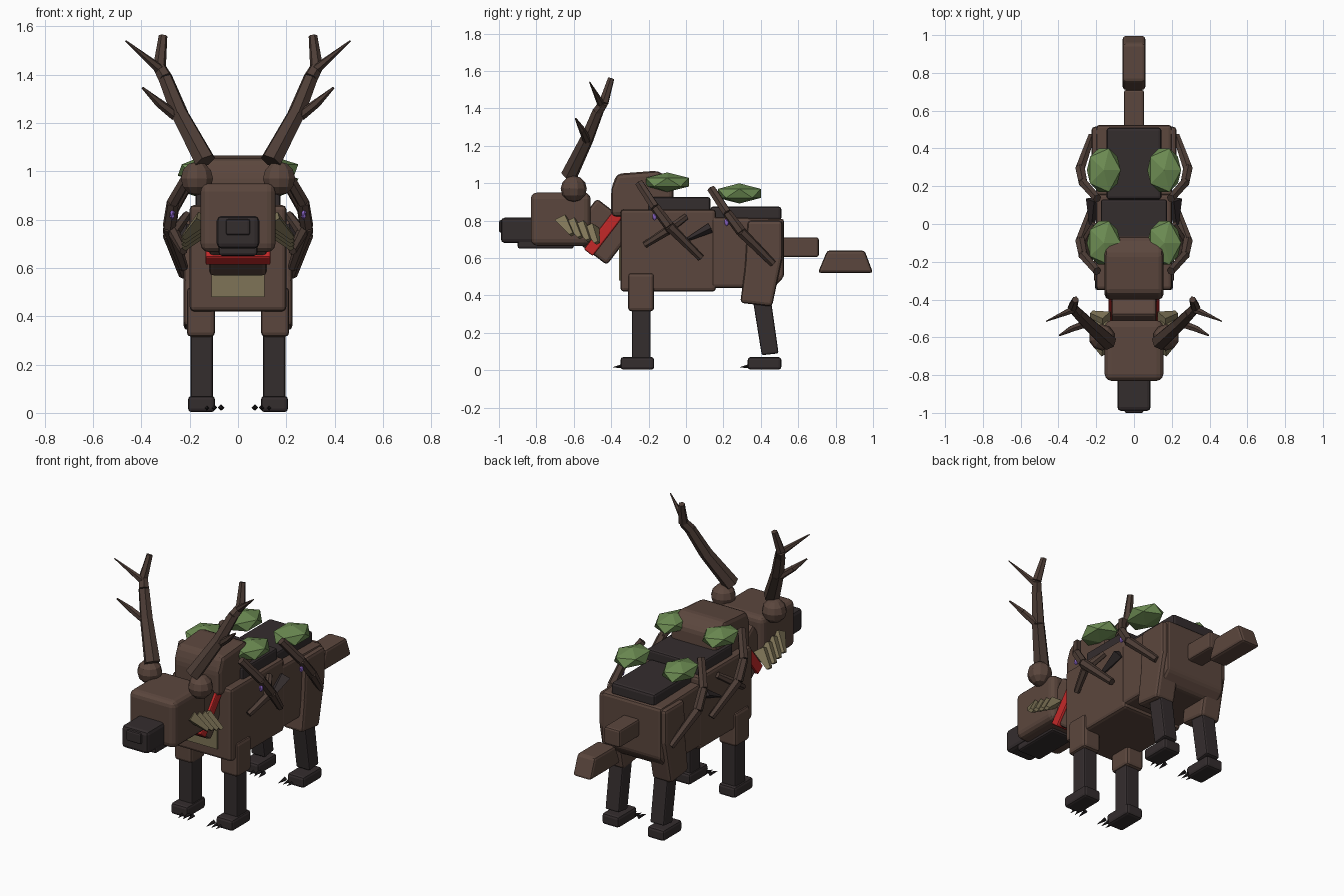
import bpy, bmesh
from mathutils import Vector, Matrix

if "Cube" in bpy.data.objects:
    bpy.data.objects.remove(bpy.data.objects["Cube"])


def material(name, rgb):
    m = bpy.data.materials.new(name)
    m.use_nodes = True
    m.diffuse_color = (*rgb, 1)
    m.node_tree.nodes["Principled BSDF"].inputs["Base Color"].default_value = (*rgb, 1)
    return m


BARK = material("bark brown", (0.105, 0.062, 0.047))
BRANCH = material("branch brown", (0.075, 0.047, 0.037))
DARK = material("charcoal", (0.034, 0.026, 0.027))
BLACK = material("claw black", (0.012, 0.010, 0.011))
GREEN = material("leaf green", (0.15, 0.26, 0.085))
KHAKI = material("dry moss", (0.21, 0.175, 0.095))
RED = material("collar red", (0.55, 0.022, 0.022))
PURPLE = material("purple gem", (0.24, 0.12, 0.55))


def finish(name, bm, mat):
    bmesh.ops.recalc_face_normals(bm, faces=bm.faces)
    me = bpy.data.meshes.new(name)
    bm.to_mesh(me)
    bm.free()
    me.materials.append(mat)
    ob = bpy.data.objects.new(name, me)
    bpy.context.collection.objects.link(ob)
    return ob


def prism(name, mat, outline, x0, x1, bevel=0.018, seg=2):
    """Side outline in (y, z), extruded across x, with rounded edges."""
    bm = bmesh.new()
    f = bm.faces.new([bm.verts.new((x0, y, z)) for y, z in outline])
    out = bmesh.ops.extrude_face_region(bm, geom=[f])["geom"]
    moved = [v for v in out if isinstance(v, bmesh.types.BMVert)]
    bmesh.ops.translate(bm, verts=moved, vec=(x1 - x0, 0, 0))
    bmesh.ops.recalc_face_normals(bm, faces=bm.faces)
    if bevel:
        bmesh.ops.bevel(bm, geom=bm.edges[:], offset=bevel, segments=seg,
                        profile=0.5, affect='EDGES', clamp_overlap=True)
    return finish(name, bm, mat)


def rect(y0, y1, z0, z1):
    return [(y0, z0), (y1, z0), (y1, z1), (y0, z1)]


def tilted(cy, cz, a, b):
    """Rectangle leaning along the neck, half sizes a (thick) and b (tall)."""
    u, v = Vector((0.79, -0.61)), Vector((0.61, 0.79))
    c = Vector((cy, cz))
    return [tuple(c + u * a * i + v * b * j) for i, j in ((-1, -1), (1, -1), (1, 1), (-1, 1))]


def add_rod(bm, p, q, r0, r1, sides=6, flat=1.0):
    p, q = Vector(p), Vector(q)
    d = q - p
    m = (Matrix.Translation((p + q) / 2) @ d.to_track_quat('Z', 'Y').to_matrix().to_4x4()
         @ Matrix.Diagonal((1, flat, 1, 1)))
    bmesh.ops.create_cone(bm, cap_ends=True, segments=sides, radius1=r0,
                          radius2=r1, depth=d.length, matrix=m)


def rods(name, mat, parts, side, sides=6, flat=1.0):
    """Tapered rods (start, end, radius, radius), mirrored by side."""
    bm = bmesh.new()
    for p, q, r0, r1 in parts:
        add_rod(bm, (p[0] * side, *p[1:]), (q[0] * side, *q[1:]), r0, r1, sides, flat)
    return finish(name, bm, mat)


def ball(name, mat, centre, scale, ico=False):
    bm = bmesh.new()
    m = Matrix.Translation(centre) @ Matrix.Diagonal((*scale, 1))
    if ico:
        bmesh.ops.create_icosphere(bm, subdivisions=1, radius=1, matrix=m)
    else:
        bmesh.ops.create_uvsphere(bm, u_segments=10, v_segments=6, radius=1, matrix=m)
    return finish(name, bm, mat)


# Body, shoulder hump and back plates
prism("chest", BARK, rect(-0.35, 0.16, 0.42, 0.86), -0.2, 0.2)
prism("hindquarters", BARK, [(0.13, 0.44), (0.47, 0.44), (0.525, 0.5), (0.525, 0.81), (0.13, 0.82)],
      -0.2, 0.2)
prism("shoulder_hump", BARK,
      [(-0.40, 0.82), (-0.06, 0.82), (-0.07, 1.01), (-0.15, 1.067), (-0.37, 1.05), (-0.40, 0.97)],
      -0.155, 0.155, 0.025)
prism("front_back_plate", DARK, rect(-0.2, 0.13, 0.84, 0.925), -0.175, 0.175, 0.012)
prism("rear_back_plate", DARK, rect(0.13, 0.51, 0.8, 0.875), -0.145, 0.145, 0.015)
prism("chest_moss", KHAKI, rect(-0.357, -0.345, 0.48, 0.68), -0.11, 0.11, 0)

# Neck, collar and head
prism("neck", BARK, tilted(-0.45, 0.74, 0.13, 0.125), -0.12, 0.12)
prism("collar", RED, tilted(-0.44, 0.735, 0.03, 0.135), -0.135, 0.135, 0.008)
prism("head", BARK, rect(-0.83, -0.51, 0.665, 0.95), -0.155, 0.155, 0.035, 3)
prism("muzzle", DARK, rect(-0.99, -0.8, 0.68, 0.815), -0.088, 0.088, 0.02)
prism("nose", DARK, rect(-1.0, -0.95, 0.735, 0.802), -0.05, 0.05, 0.01)
prism("jaw", DARK, rect(-0.9, -0.6, 0.65, 0.7), -0.08, 0.08, 0.012)

# Tail
prism("tail_base", BARK, rect(0.5, 0.71, 0.605, 0.71), -0.053, 0.053, 0.012)
prism("tail_tip", BARK, [(0.705, 0.52), (1.0, 0.52), (0.955, 0.64), (0.755, 0.64)],
      -0.06, 0.06, 0.015)

for side, label in ((1, "left"), (-1, "right")):
    def block(name, mat, outline, x0, x1, bevel=0.018):
        prism(f"{label}_{name}", mat, outline, *sorted((x0 * side, x1 * side)), bevel)

    # Front leg
    block("front_upper_leg", BARK, rect(-0.31, -0.17, 0.315, 0.52), 0.095, 0.212)
    block("front_lower_leg", DARK, rect(-0.29, -0.19, 0.05, 0.34), 0.104, 0.196, 0.01)

    # Hind leg
    block("thigh", BARK, [(0.29, 0.36), (0.46, 0.34), (0.515, 0.6), (0.515, 0.8),
                          (0.33, 0.8), (0.315, 0.55)], 0.095, 0.225)
    block("hind_lower_leg", DARK, [(0.405, 0.08), (0.495, 0.09), (0.455, 0.37), (0.36, 0.36)],
          0.104, 0.196, 0.01)

    # Feet and claws
    for end, y in (("front", -0.35), ("hind", 0.33)):
        block(f"{end}_foot", DARK, rect(y, y + 0.18, 0.003, 0.07), 0.095, 0.207, 0.015)
        claws = [((x, y + 0.02, 0.022), (x - 0.005, y - 0.04, 0.016), 0.014, 0.001)
                 for x in (0.07, 0.1, 0.13)]
        rods(f"{label}_{end}_claws", BLACK, claws, side, 4)

    # Antler
    ball(f"{label}_antler_base", BARK, (0.17 * side, -0.6, 0.97), (0.07, 0.07, 0.07))
    root, fork, top = (0.135, -0.625, 1.04), (0.3, -0.47, 1.385), (0.31, -0.4, 1.56)
    rods(f"{label}_antler", BRANCH, [
        (root, (0.24, -0.53, 1.235), 0.046, 0.037),
        ((0.24, -0.53, 1.235), fork, 0.037, 0.031),
        (fork, (0.325, -0.44, 1.43), 0.031, 0.027),
        ((0.325, -0.44, 1.43), top, 0.027, 0.018),
        ((0.26, -0.53, 1.23), (0.33, -0.555, 1.285), 0.022, 0.018),
        ((0.33, -0.555, 1.285), (0.395, -0.59, 1.345), 0.018, 0.005),
        ((0.315, -0.45, 1.415), (0.465, -0.515, 1.54), 0.022, 0.003)], side)

    # Cheek fur, a row of flattened tufts
    tufts = [((0.145, -0.66 + 0.05 * i, 0.805 - 0.015 * i),
              (0.225, -0.61 + 0.045 * i, 0.725 - 0.015 * i), 0.05, 0.018) for i in range(4)]
    rods(f"{label}_cheek_fur", KHAKI, tufts, side, 4, 0.7)

    # Bent branches on the flank, with gems and leaf clumps
    for end, y, z in (("front", 0, 0), ("rear", 0.385, -0.03)):
        a, b, c, d = [(px, py + y, pz + z) for px, py, pz in
                      ((0.195, -0.25, 1.0), (0.27, -0.165, 0.87),
                       (0.285, -0.09, 0.77), (0.225, 0.08, 0.6))]
        rods(f"{label}_{end}_flank_branch", BRANCH,
             [(a, b, 0.024, 0.026), (b, c, 0.026, 0.028), (c, d, 0.028, 0.02)], side)
        ball(f"{label}_{end}_gem", PURPLE, (0.272 * side, -0.168 + y, 0.82 + z),
             (0.012, 0.014, 0.022), True)
    rods(f"{label}_flank_twig", BRANCH,
         [((0.225, -0.22, 0.67), (0.265, -0.1, 0.745), 0.018, 0.024),
          ((0.265, -0.1, 0.745), (0.21, 0.0, 0.82), 0.024, 0.018)], side)
    rods(f"{label}_flank_spike", DARK,
         [((0.21, 0.13, 0.76), (0.225, -0.01, 0.69), 0.045, 0.012)], side, 4, 0.6)
    ball(f"{label}_front_leaf", GREEN, (0.16 * side, -0.1, 1.005), (0.1, 0.135, 0.052), True)
    ball(f"{label}_rear_leaf", GREEN, (0.16 * side, 0.285, 0.945), (0.1, 0.135, 0.054), True)
